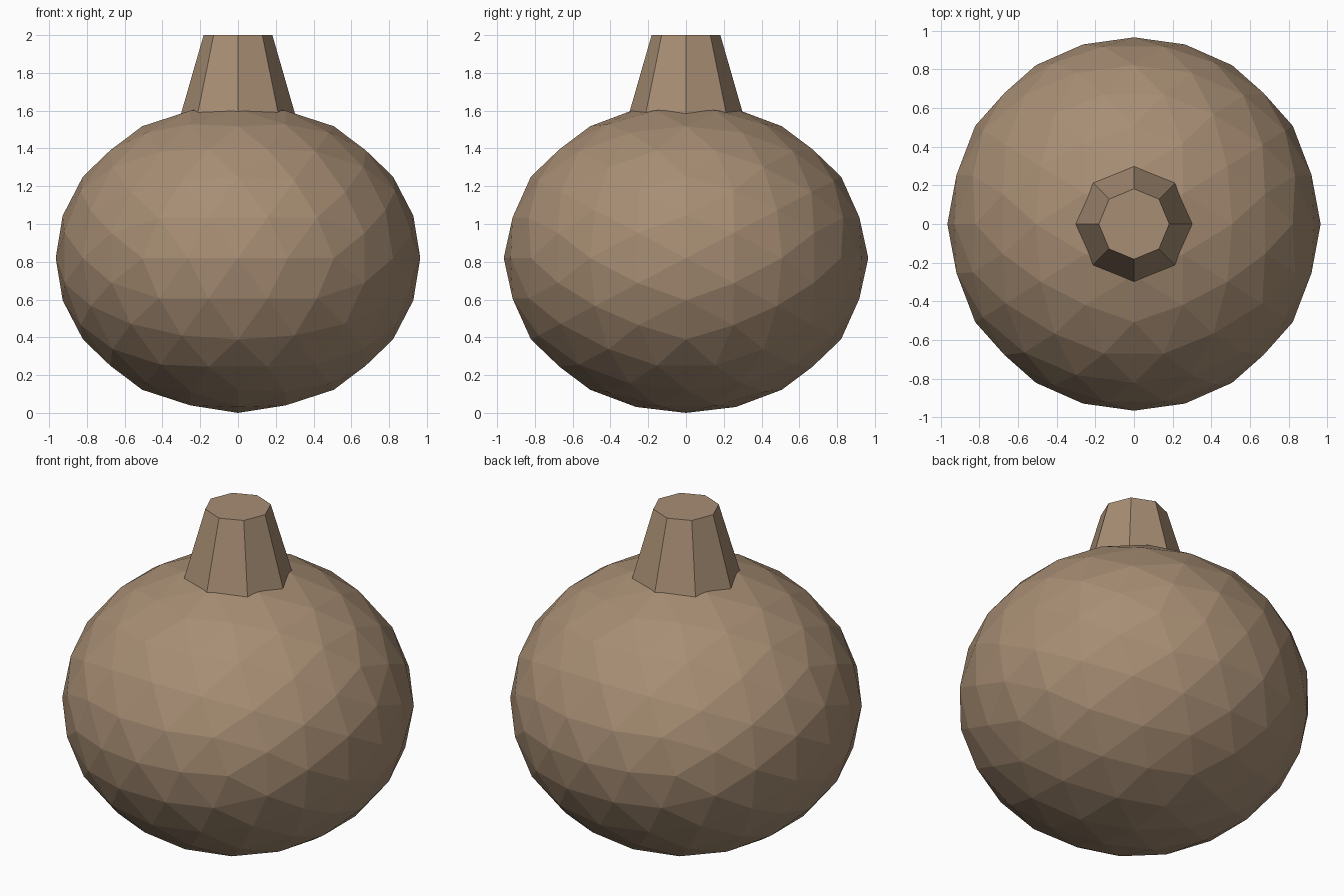
import bpy, bmesh, math
from mathutils import Vector

if "Cube" in bpy.data.objects:
    bpy.data.objects.remove(bpy.data.objects["Cube"])

clay = bpy.data.materials.new("clay")
clay.diffuse_color = (0.39, 0.27, 0.175, 1)
clay.use_nodes = True
clay.node_tree.nodes["Principled BSDF"].inputs["Base Color"].default_value = clay.diffuse_color


def add_object(name, bm):
    mesh = bpy.data.meshes.new(name)
    bm.to_mesh(mesh)
    bm.free()
    obj = bpy.data.objects.new(name, mesh)
    bpy.context.collection.objects.link(obj)
    mesh.materials.append(clay)
    return obj


# Body: axis-aligned icosahedron, split twice onto a sphere, then squashed
R, H = 0.965, 0.82
t = (1 + math.sqrt(5)) / 2
bm = bmesh.new()
for a in (-1, 1):
    for b in (-t, t):
        for co in ((a, b, 0), (0, a, b), (b, 0, a)):
            bm.verts.new(co)
bmesh.ops.convex_hull(bm, input=bm.verts[:])
for _ in range(2):
    bmesh.ops.subdivide_edges(bm, edges=bm.edges[:], cuts=1, use_grid_fill=True)
    for v in bm.verts:
        v.co.normalize()
for v in bm.verts:
    v.co = Vector((v.co.x * R, v.co.y * R, H + v.co.z * H))
bmesh.ops.recalc_face_normals(bm, faces=bm.faces[:])
add_object("body", bm)

# Neck: tapered octagon with its foot sunk into the body
bottom, top = 1.52, 2.0
bm = bmesh.new()
bmesh.ops.create_cone(bm, cap_ends=True, segments=8, radius1=0.32,
                      radius2=0.182, depth=top - bottom)
bmesh.ops.translate(bm, verts=bm.verts[:], vec=(0, 0, (top + bottom) / 2))
add_object("neck", bm)
